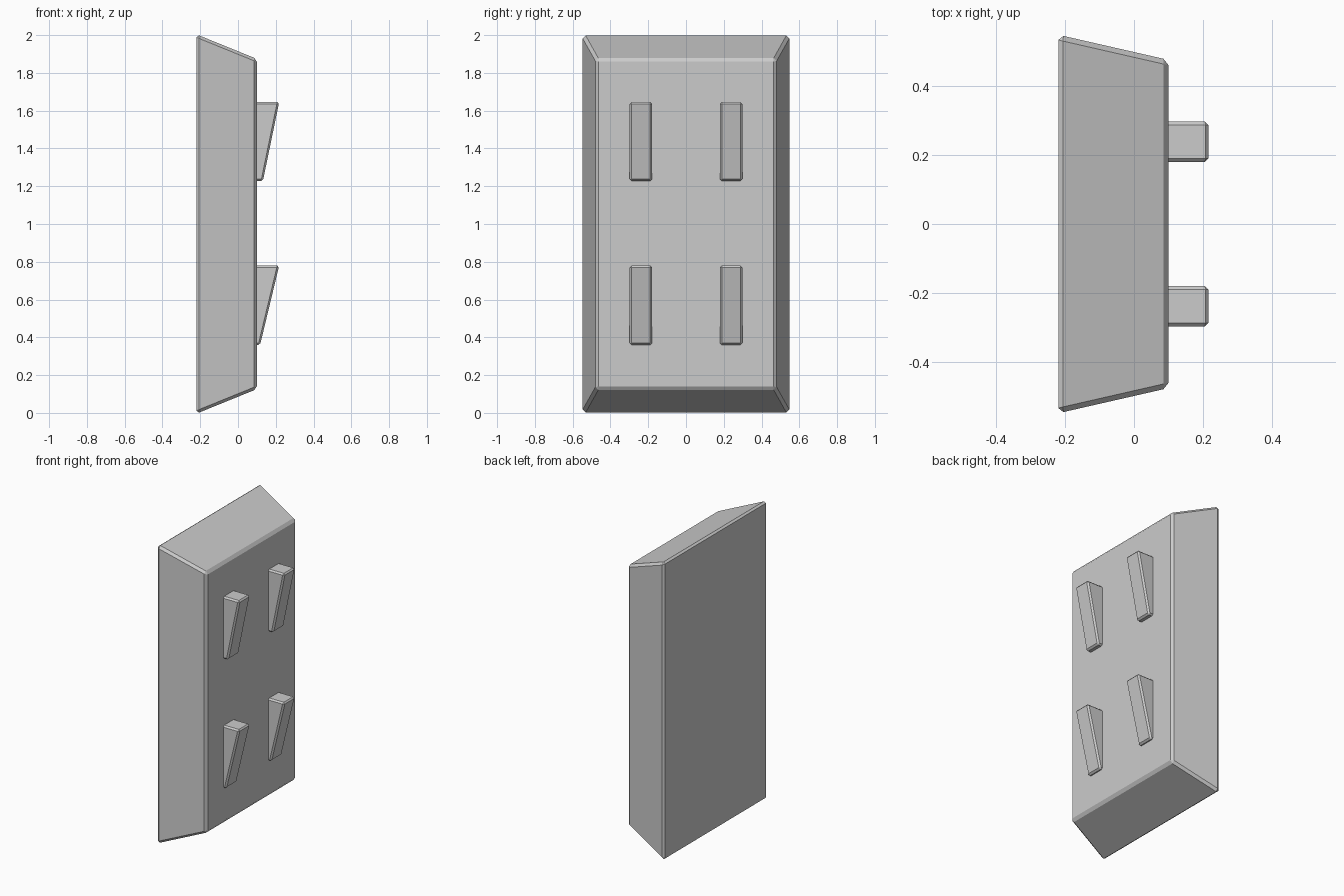
import bpy, bmesh

if "Cube" in bpy.data.objects:
    bpy.data.objects.remove(bpy.data.objects["Cube"])


def add_solid(name, ring_a, ring_b, bevel):
    """Six-sided solid between two matching four-point rings, with chamfered edges."""
    bm = bmesh.new()
    a = [bm.verts.new(p) for p in ring_a]
    b = [bm.verts.new(p) for p in ring_b]
    bm.faces.new(a)
    bm.faces.new(b)
    for i in range(4):
        j = (i + 1) % 4
        bm.faces.new((a[i], a[j], b[j], b[i]))
    bmesh.ops.recalc_face_normals(bm, faces=bm.faces)
    mesh = bpy.data.meshes.new(name)
    bm.to_mesh(mesh)
    bm.free()
    obj = bpy.data.objects.new(name, mesh)
    bpy.context.collection.objects.link(obj)
    mod = obj.modifiers.new("chamfer", 'BEVEL')
    mod.width = bevel
    mod.segments = 1
    mod.limit_method = 'NONE'
    return obj


def plate_ring(x, half_y, half_z):
    return [(x, sy * half_y, 1 + sz * half_z)
            for sy, sz in ((-1, -1), (1, -1), (1, 1), (-1, 1))]


# Tapered backing plate
add_solid("plate", plate_ring(-0.22, 0.55, 1.004), plate_ring(0.1, 0.477, 0.874), 0.015)

# Wedge pegs: side profile in x/z, extruded across y
for row, z_low, z_top, x_low in (("upper", 1.228, 1.646, 0.132),
                                 ("lower", 0.360, 0.780, 0.117)):
    profile = [(0.05, z_low), (x_low, z_low), (0.218, z_top), (0.05, z_top)]
    for side, y in (("left", -0.239), ("right", 0.239)):
        rings = [[(x, y + d, z) for x, z in profile] for d in (-0.059, 0.059)]
        add_solid(f"{row}_{side}_peg", *rings, 0.01)
